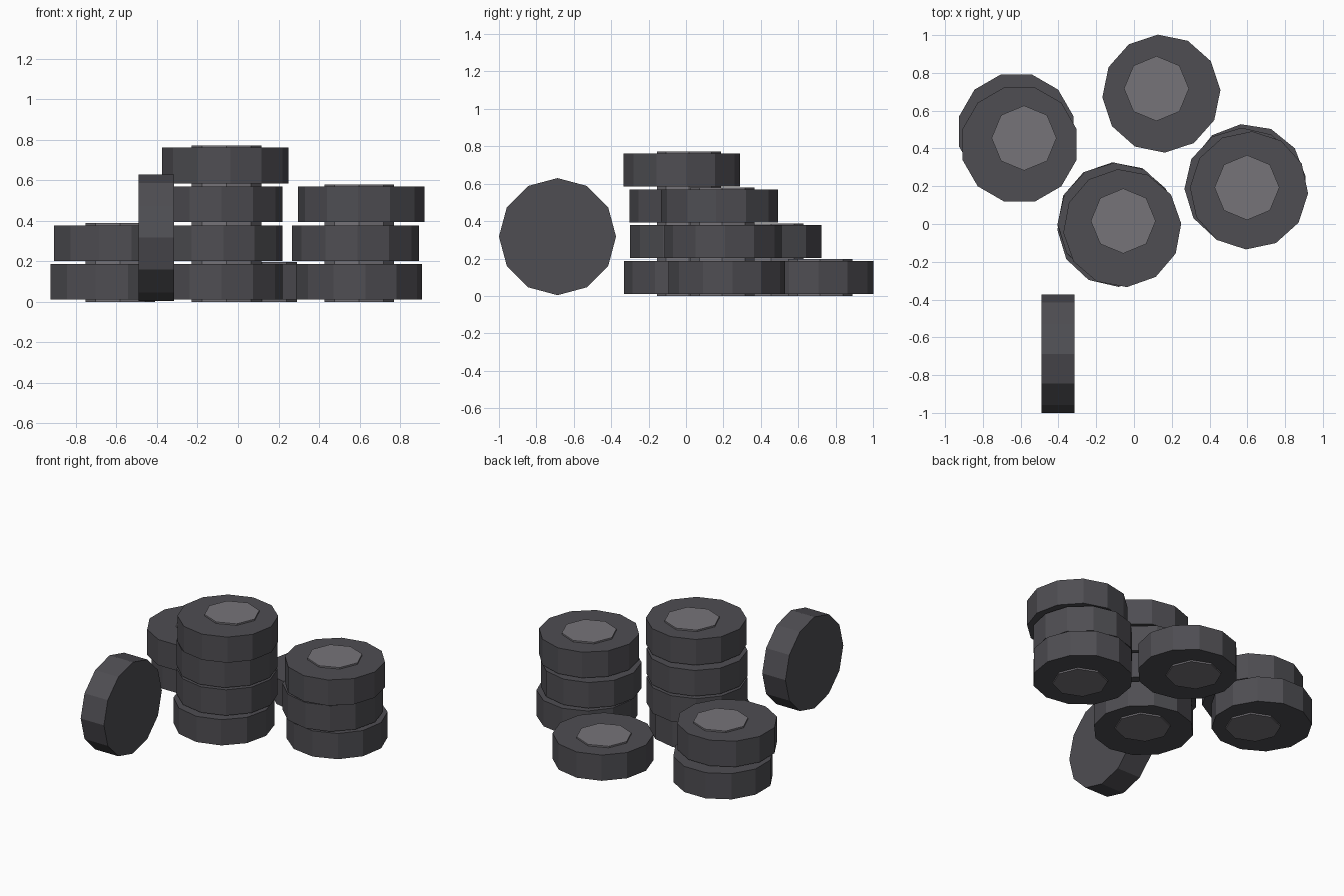
import bpy, bmesh, math
from mathutils import Matrix

if "Cube" in bpy.data.objects:
    bpy.data.objects.remove(bpy.data.objects["Cube"])

def material(name, rgb):
    m = bpy.data.materials.new(name)
    m.diffuse_color = (*rgb, 1)
    m.use_nodes = True
    m.node_tree.nodes["Principled BSDF"].inputs["Base Color"].default_value = m.diffuse_color
    return m

RUBBER = material("dark rubber", (0.077, 0.075, 0.085))
HUB = material("grey hub", (0.180, 0.173, 0.190))

R, TYRE_H = 0.313, 0.176      # tyre radius and thickness
HUB_R, HUB_H = 0.172, 0.197   # hub radius and thickness
STEP = 0.1915                 # spacing of stacked tyres

def disc(name, sides, radius, height, matrix, mat):
    """Flat-shaded prism centred on the matrix origin, first vertex on its x axis."""
    bm = bmesh.new()
    ring = [bm.verts.new((radius * math.cos(math.tau * i / sides),
                          radius * math.sin(math.tau * i / sides), -height / 2))
            for i in range(sides)]
    base = bm.faces.new(ring)
    ext = bmesh.ops.extrude_face_region(bm, geom=[base], use_keep_orig=True)
    top = [v for v in ext["geom"] if isinstance(v, bmesh.types.BMVert)]
    bmesh.ops.translate(bm, vec=(0, 0, height), verts=top)
    bmesh.ops.recalc_face_normals(bm, faces=bm.faces)
    me = bpy.data.meshes.new(name)
    bm.to_mesh(me)
    bm.free()
    me.materials.append(mat)
    ob = bpy.data.objects.new(name, me)
    ob.matrix_world = matrix
    bpy.context.collection.objects.link(ob)
    return ob

# Stacks: hub centre, then each tyre's (x, y, turn in degrees) from the bottom up
stacks = {
    "middle": ((-0.057, 0.016), [(-0.093, -0.020, 2), (-0.093, 0.014, 4),
                                 (-0.092, 0.012, 2), (-0.062, -0.022, 4.5)]),
    "right": ((0.598, 0.193), [(0.598, 0.217, 6), (0.580, 0.197, 2),
                               (0.609, 0.178, -3)]),
    "left": ((-0.582, 0.455), [(-0.623, 0.490, 15), (-0.606, 0.421, 15)]),
    "back": ((0.119, 0.717), [(0.145, 0.690, 3.4)]),
}

for label, ((hx, hy), tyres) in stacks.items():
    for i, (x, y, turn) in enumerate(tyres):
        z = HUB_H / 2 + i * STEP
        disc(f"{label}_tyre_{i + 1}", 12, R, TYRE_H,
             Matrix.Translation((x, y, z)) @ Matrix.Rotation(math.radians(turn), 4, 'Z'),
             RUBBER)
        disc(f"{label}_hub_{i + 1}", 8, HUB_R, HUB_H,
             Matrix.Translation((hx, hy, z)), HUB)

# Plain tyre standing on its edge at the front
disc("standing_tyre", 12, R, 0.176,
     Matrix.Translation((-0.403, -0.687, 0.317)) @ Matrix.Rotation(math.pi / 2, 4, 'Y'),
     RUBBER)
